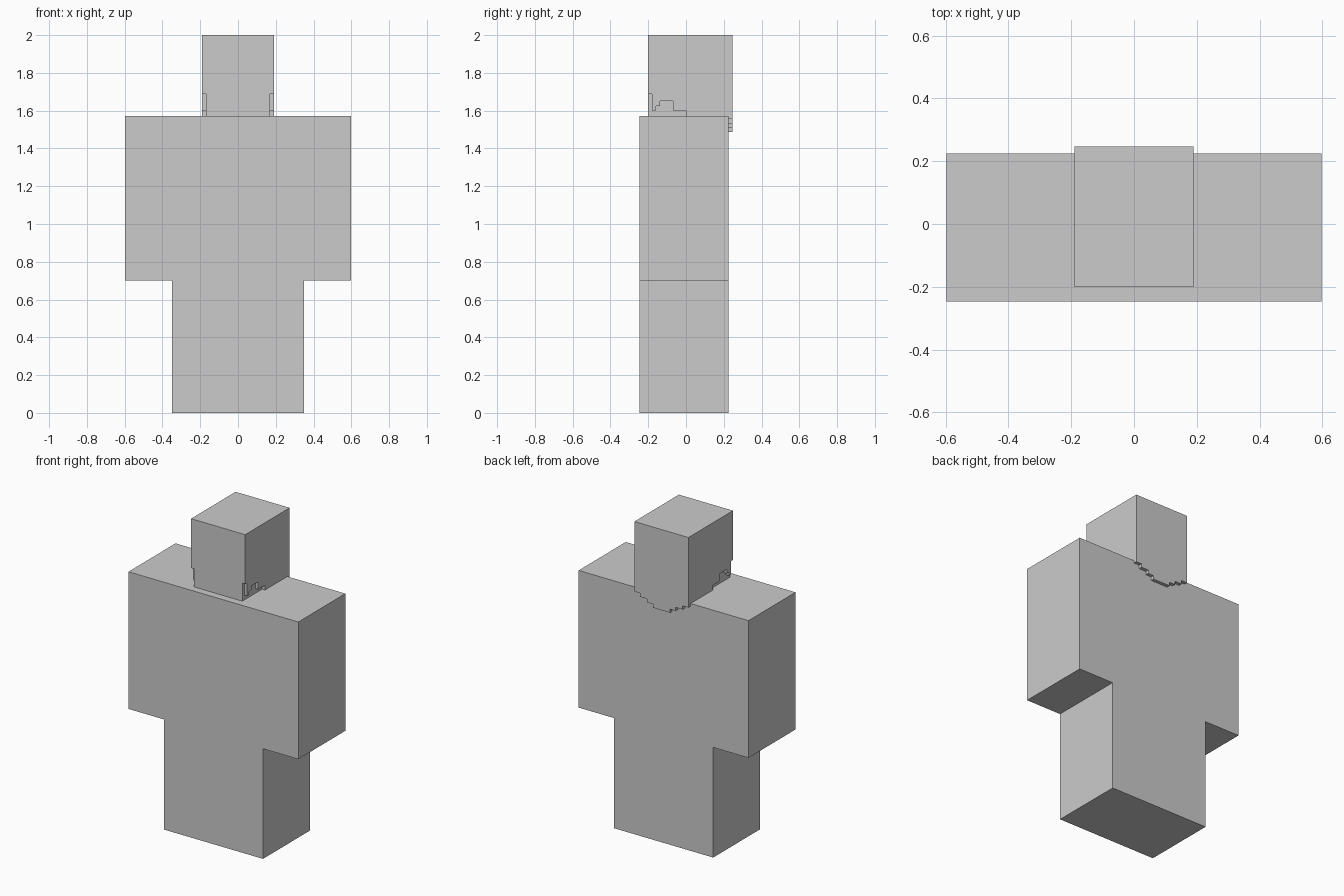
import bpy
import bmesh
from mathutils import Vector

if "Cube" in bpy.data.objects:
    bpy.data.objects.remove(bpy.data.objects["Cube"])


def prism(name, points, offset):
    """Extrude a flat outline of 3D points along an offset."""
    bm = bmesh.new()
    face = bm.faces.new([bm.verts.new(p) for p in points])
    ext = bmesh.ops.extrude_face_region(bm, geom=[face], use_keep_orig=True)
    verts = [g for g in ext["geom"] if isinstance(g, bmesh.types.BMVert)]
    bmesh.ops.translate(bm, vec=Vector(offset), verts=verts)
    bmesh.ops.recalc_face_normals(bm, faces=bm.faces)
    mesh = bpy.data.meshes.new(name)
    bm.to_mesh(mesh)
    bm.free()
    obj = bpy.data.objects.new(name, mesh)
    bpy.context.collection.objects.link(obj)
    return obj


def box(name, x0, x1, y0, y1, z0, z1):
    base = [(x0, y0, z0), (x1, y0, z0), (x1, y1, z0), (x0, y1, z0)]
    return prism(name, base, (0, 0, z1 - z0))


def stepped(starts, end, top):
    """Outline with a flat top and a stepped lower edge; starts = (position, height)."""
    ends = [s for s, _ in starts[1:]] + [end]
    outline = []
    for (a, z), b in zip(starts, ends):
        outline += [(a, z), (b, z)]
    return outline + [(end, top), (starts[0][0], top)]


FRONT, BACK = -0.247, 0.225
SHOULDER, HIP = 1.572, 0.70

# Torso, arms and legs
box("torso", -0.349, 0.349, FRONT, BACK, HIP, SHOULDER)
for side, s in (("left", -1), ("right", 1)):
    a, b = sorted((s * 0.349, s * 0.597))
    box(side + "_arm", a, b, FRONT, BACK, HIP, SHOULDER)
    a, b = sorted((0, s * 0.349))
    box(side + "_leg", a, b, FRONT, BACK, 0, HIP)

# Head core
box("head", -0.17, 0.17, -0.20, BACK, SHOULDER, 2.0)

# Hair panels on both sides, with a notched lower edge
side_hair = stepped([(-0.20, 1.687), (-0.18, 1.602), (-0.16, 1.624), (-0.138, 1.65),
                     (-0.068, 1.602), (0.0, SHOULDER)], BACK, 2.0)
for side, s in (("left", -1), ("right", 1)):
    prism(side + "_hair", [(s * 0.17, y, z) for y, z in side_hair], (s * 0.02, 0, 0))

# Back hair panel, stepping down over the torso
back_hair = stepped([(-0.19, 1.555), (-0.15, 1.532), (-0.10, 1.51), (-0.06, 1.487),
                     (0.06, 1.51), (0.10, 1.532), (0.15, 1.555)], 0.19, 2.0)
prism("back_hair", [(x, BACK, z) for x, z in back_hair], (0, 0.022, 0))
